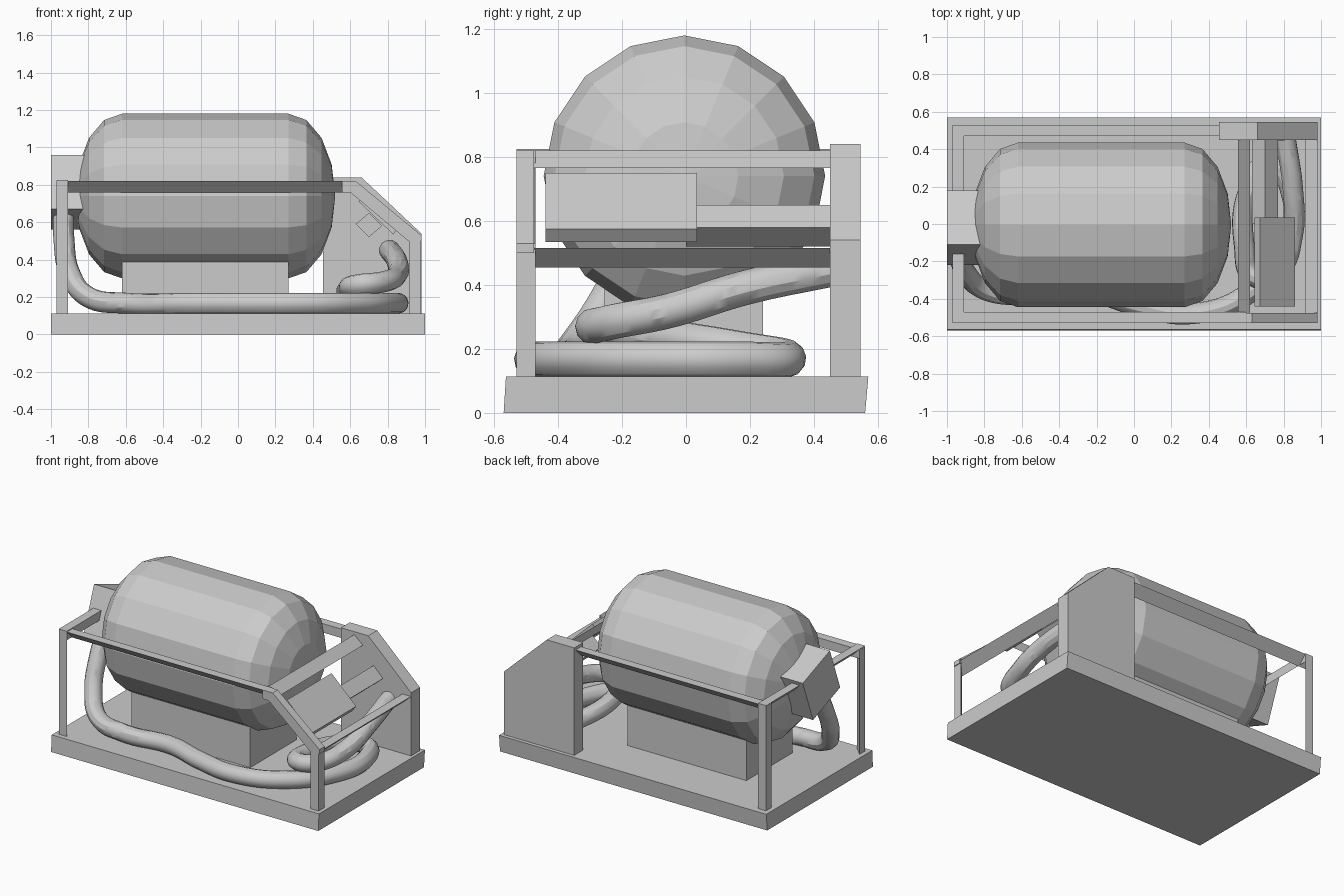
import bpy
import bmesh
from math import sin, cos, pi, radians

cube = bpy.data.objects.get("Cube")
if cube:
    bpy.data.objects.remove(cube, do_unlink=True)

grey = bpy.data.materials.new("plain_grey")
grey.use_nodes = True
grey.diffuse_color = (0.6, 0.6, 0.6, 1)
grey.node_tree.nodes["Principled BSDF"].inputs["Base Color"].default_value = (0.6, 0.6, 0.6, 1)


def finish(name, bm):
    bmesh.ops.recalc_face_normals(bm, faces=bm.faces)
    mesh = bpy.data.meshes.new(name)
    bm.to_mesh(mesh)
    bm.free()
    mesh.materials.append(grey)
    obj = bpy.data.objects.new(name, mesh)
    bpy.context.collection.objects.link(obj)
    return obj


def prism(name, outline, axis, start, end):
    """Extrude a 2D outline along an axis; the outline uses the other two axes in order."""
    place = {"x": lambda p, d: (d, p[0], p[1]),
             "y": lambda p, d: (p[0], d, p[1]),
             "z": lambda p, d: (p[0], p[1], d)}[axis]
    bm = bmesh.new()
    rings = [[bm.verts.new(place(p, d)) for p in outline] for d in (start, end)]
    for ring in rings:
        bm.faces.new(ring)
    n = len(outline)
    for i in range(n):
        j = (i + 1) % n
        bm.faces.new((rings[0][i], rings[0][j], rings[1][j], rings[1][i]))
    return finish(name, bm)


def rect(a, b, c, d):
    return [(a, b), (c, b), (c, d), (a, d)]


# Base slab, leaning very slightly back
prism("base", [(-0.57, 0), (0.56, 0), (0.57, 0.113), (-0.563, 0.113)], "x", -1, 1)

# Saddle block under the tank
prism("tank_saddle", rect(-0.62, -0.255, 0.27, 0.24), "z", 0.11, 0.45)

# Faceted tank with domed ends, turned around the x axis
SIDES, RADIUS, DOME = 16, 0.44, 0.25
CENTRE_Y, CENTRE_Z = -0.005, 0.74
bm = bmesh.new()
stations = [(-0.62 - DOME * sin(radians(a)), RADIUS * cos(radians(a))) for a in (67.5, 45, 22.5, 0)]
stations += [(0.27 + DOME * sin(radians(a)), RADIUS * cos(radians(a))) for a in (0, 22.5, 45, 67.5)]
rings = [[bm.verts.new((x, CENTRE_Y + r * sin(2 * pi * i / SIDES),
                        CENTRE_Z + r * cos(2 * pi * i / SIDES)))
          for i in range(SIDES)] for x, r in stations]
poles = [bm.verts.new((x, CENTRE_Y, CENTRE_Z)) for x in (-0.62 - DOME, 0.27 + DOME)]
for i in range(SIDES):
    j = (i + 1) % SIDES
    for a, b in zip(rings, rings[1:]):
        bm.faces.new((a[i], a[j], b[j], b[i]))
    bm.faces.new((poles[0], rings[0][j], rings[0][i]))
    bm.faces.new((poles[1], rings[-1][i], rings[-1][j]))
finish("tank", bm)

# Tilted drive box on the tank's end
prism("drive_box", [(-0.22, 0.67), (-0.11, 0.96), (0.18, 0.85), (0.07, 0.56)], "x", -1, -0.78)

# Frame posts, angle shaped with the corner outside
W = 0.06


def post(name, x, y, top):
    dx = W if x < 0 else -W
    dy = W if y < 0 else -W
    prism(name, [(x, y), (x + dx, y), (x, y + dy)], "z", 0.11, top)


post("front_right_post", -0.97, -0.53, 0.82)
post("back_right_post", -0.97, 0.53, 0.82)
post("front_left_post", 0.975, -0.53, 0.53)


# Frame rails, flat on top with a bevelled outer underside
def rail(name, axis, outer, inner, top, start, end):
    prism(name, [(outer, top), (inner, top), (inner, top - W)], axis, start, end)


rail("front_rail", "x", -0.53, -0.47, 0.82, -0.97, 0.6)
rail("back_rail", "x", 0.53, 0.47, 0.82, -0.97, 0.46)
rail("right_end_rail", "y", -0.97, -0.91, 0.825, -0.53, 0.53)
rail("left_end_rail", "y", 0.98, 0.915, 0.515, -0.53, 0.46)
prism("cross_rail", [(0.555, 0.82), (0.62, 0.765), (0.555, 0.765)], "y", -0.53, 0.46)
prism("sloped_rail", [(0.56, 0.82), (0.63, 0.82), (0.98, 0.53), (0.98, 0.5),
                      (0.91, 0.5), (0.6, 0.76), (0.56, 0.76)], "y", -0.53, -0.475)

# Upright panel at the back corner
prism("back_panel", [(0.455, 0.11), (0.455, 0.84), (0.66, 0.84), (0.98, 0.54), (0.98, 0.11)],
      "y", 0.45, 0.545)

# Slanted control plate and its support arm
prism("control_plate", [(0.675, 0.75), (0.86, 0.575), (0.83, 0.535), (0.645, 0.71)], "y", -0.44, 0.035)
prism("control_arm", [(0.7, 0.65), (0.77, 0.58), (0.7, 0.52), (0.63, 0.59)], "y", 0.0, 0.46)

# Hose: falls from the drive box, runs along the front, coils and climbs to the panel
path = [(-0.93, -0.05, 0.72), (-0.93, -0.17, 0.5), (-0.9, -0.26, 0.33), (-0.8, -0.35, 0.2),
        (-0.6, -0.38, 0.167), (-0.25, -0.36, 0.167), (0.03, -0.44, 0.167), (0.3, -0.48, 0.167),
        (0.6, -0.38, 0.167), (0.81, -0.12, 0.167), (0.84, 0.17, 0.167), (0.72, 0.32, 0.17),
        (0.61, 0.17, 0.2), (0.59, -0.12, 0.245), (0.64, -0.28, 0.265), (0.77, -0.25, 0.28),
        (0.85, -0.05, 0.32), (0.85, 0.18, 0.39), (0.81, 0.46, 0.45)]
curve = bpy.data.curves.new("hose_path", "CURVE")
curve.dimensions = "3D"
curve.resolution_u = 8
curve.bevel_depth = 0.056
curve.bevel_resolution = 4
curve.use_fill_caps = True
spline = curve.splines.new("BEZIER")
spline.bezier_points.add(len(path) - 1)
for point, co in zip(spline.bezier_points, path):
    point.co = co
    point.handle_left_type = point.handle_right_type = "AUTO"
curve.materials.append(grey)
hose = bpy.data.objects.new("hose", curve)
bpy.context.collection.objects.link(hose)
bpy.context.view_layer.update()
bpy.ops.object.select_all(action="DESELECT")
hose.select_set(True)
bpy.context.view_layer.objects.active = hose
bpy.ops.object.convert(target="MESH")
bpy.ops.object.shade_smooth_by_angle()
